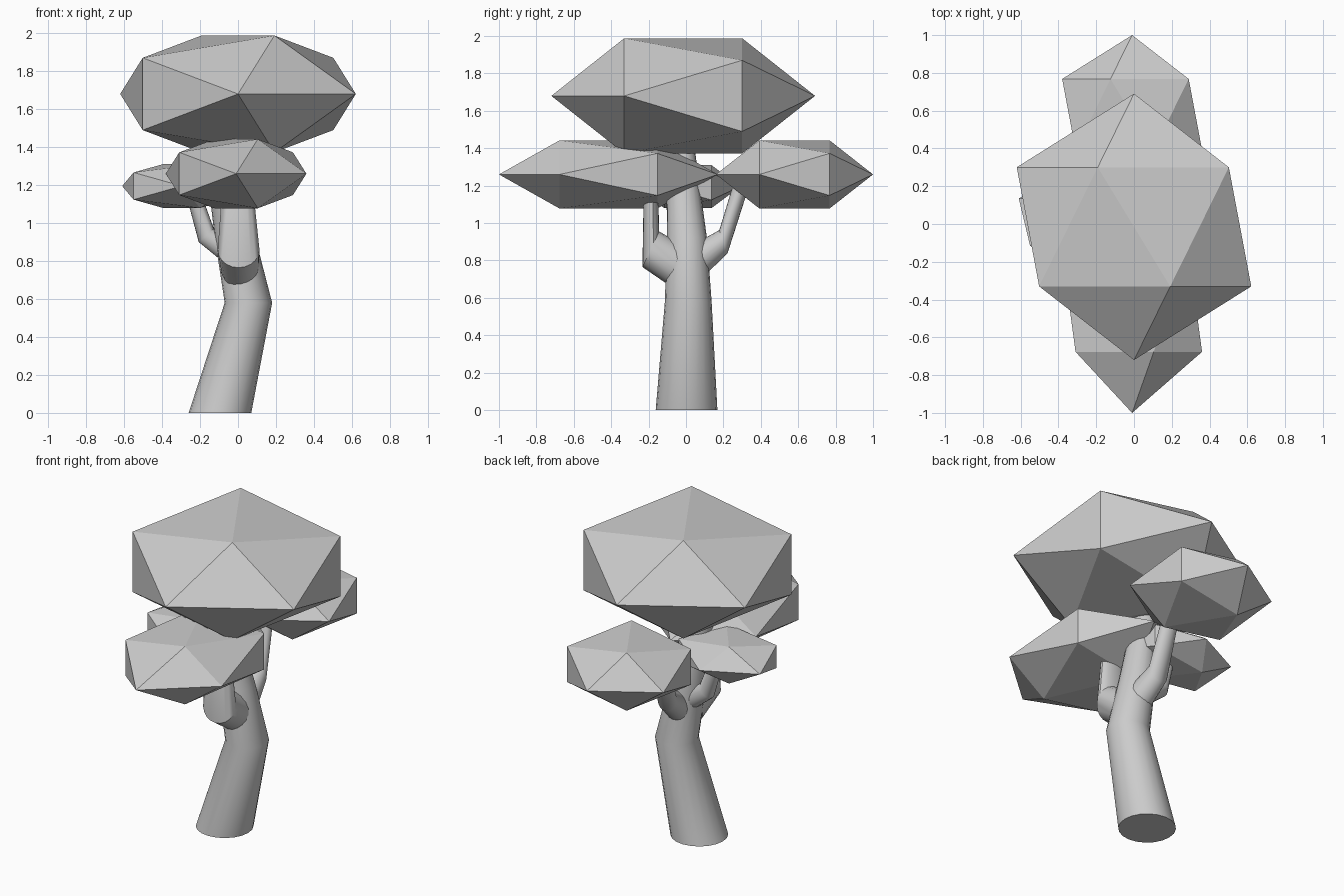
import bpy, bmesh, math
from mathutils import Vector

if "Cube" in bpy.data.objects:
    bpy.data.objects.remove(bpy.data.objects["Cube"])


def tube(name, side, rings, n=20):
    """Loft ellipses; each ring is (centre, in-plane radius vector, sideways radius)."""
    bm = bmesh.new()
    loops = []
    for c, v, r in rings:
        c, v, u = Vector(c), Vector(v), Vector(side) * r
        angles = [2 * math.pi * i / n for i in range(n)]
        loops.append([bm.verts.new(c + v * math.cos(a) + u * math.sin(a)) for a in angles])
    for a, b in zip(loops, loops[1:]):
        for i in range(n):
            j = (i + 1) % n
            bm.faces.new((a[i], a[j], b[j], b[i]))
    bm.faces.new(loops[0][::-1])
    bm.faces.new(loops[-1])
    bmesh.ops.recalc_face_normals(bm, faces=bm.faces)
    me = bpy.data.meshes.new(name)
    bm.to_mesh(me)
    bm.free()
    ob = bpy.data.objects.new(name, me)
    bpy.context.collection.objects.link(ob)
    bpy.ops.object.select_all(action='DESELECT')
    bpy.context.view_layer.objects.active = ob
    ob.select_set(True)
    bpy.ops.object.shade_smooth_by_angle(angle=math.radians(30))


def foliage(name, centre, radii):
    """Flat-faced icosahedron with its poles along y."""
    bpy.ops.mesh.primitive_ico_sphere_add(subdivisions=1, radius=1, location=centre,
                                          rotation=(math.pi / 2, 0, 0))
    ob = bpy.context.object
    ob.name = name
    ob.scale = (radii[0], radii[2], radii[1])


X, Y = (1, 0, 0), (0, 1, 0)

# Trunk with one bend
tube("trunk", Y, [((-0.095, 0.003, 0), (0.165, 0, 0), 0.165),
                  ((0.055, 0.012, 0.58), (0.125, 0, 0), 0.125),
                  ((-0.015, 0.005, 0.92), (0.107, 0, 0), 0.107),
                  ((-0.11, -0.03, 1.41), (0.07, 0, 0), 0.075)])

# Branches: root inside the trunk, elbow, tip inside the foliage
tube("front_branch", X, [((0.01, -0.03, 0.76), (0, -0.05, -0.10), 0.10),
                         ((0.003, -0.188, 0.86), (0, -0.045, -0.095), 0.11),
                         ((-0.003, -0.19, 1.25), (0, -0.036, -0.07), 0.075)])
tube("back_branch", X, [((0.01, 0.05, 0.79), (0, 0.04, -0.08), 0.08),
                        ((-0.01, 0.20, 0.90), (0, 0.022, -0.062), 0.065),
                        ((-0.02, 0.30, 1.22), (0, 0.03, -0.045), 0.05)])
tube("left_branch", Y, [((-0.01, 0.02, 0.84), (-0.05, 0, -0.06), 0.07),
                        ((-0.167, 0.03, 0.935), (-0.04, 0, -0.035), 0.05),
                        ((-0.25, 0.015, 1.2), (-0.03, 0, -0.025), 0.04)])

# Foliage clumps
foliage("crown_foliage", (0, -0.015, 1.68), (0.694, 0.705, 0.362))
foliage("front_foliage", (-0.01, -0.415, 1.26), (0.414, 0.585, 0.214))
foliage("back_foliage", (-0.01, 0.58, 1.26), (0.414, 0.42, 0.214))
foliage("left_foliage", (-0.297, 0.01, 1.195), (0.35, 0.28, 0.136))
